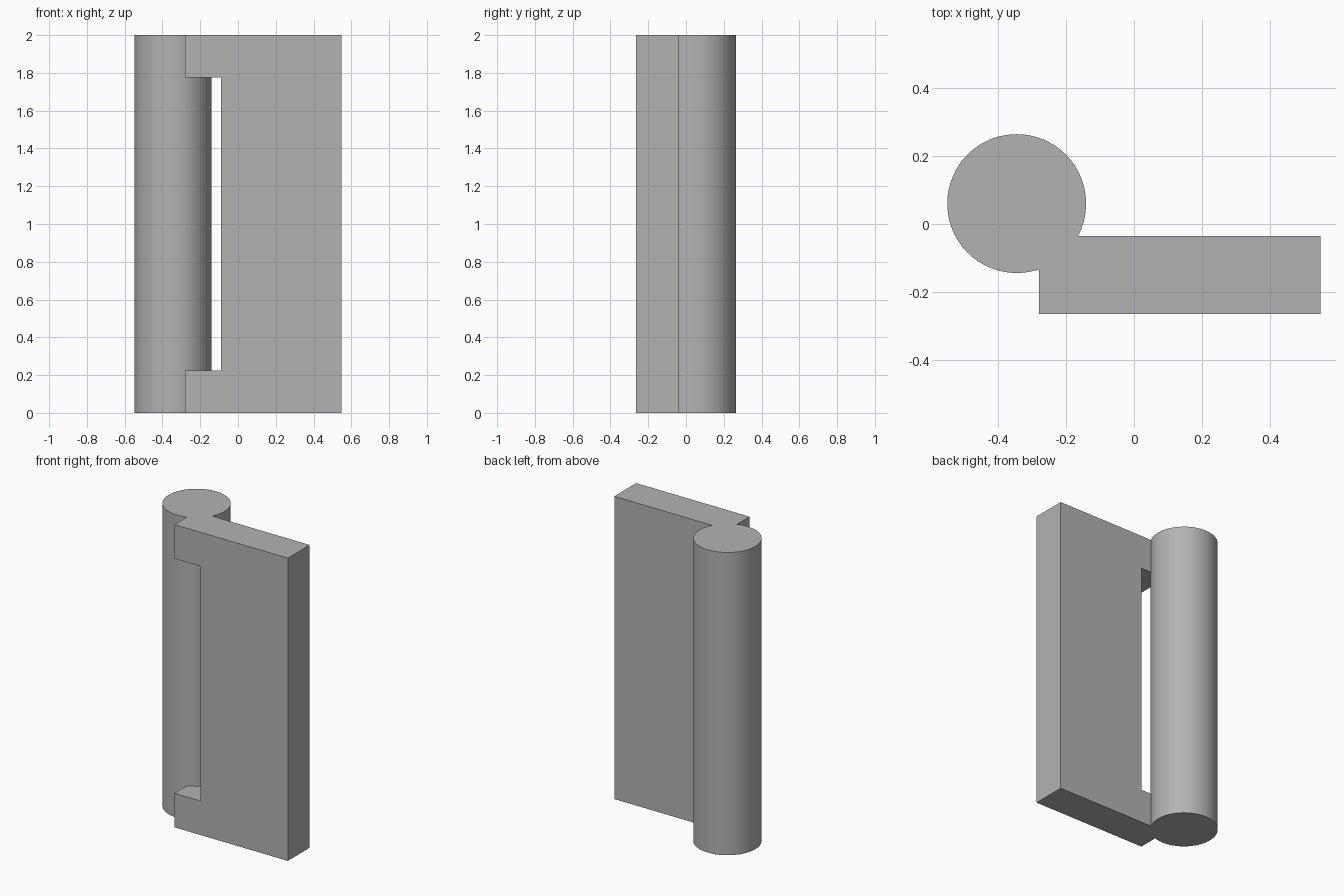
import bpy
import bmesh
import math
from mathutils import Matrix

cube = bpy.data.objects.get("Cube")
if cube:
    bpy.data.objects.remove(cube, do_unlink=True)

GREY = (0.45, 0.45, 0.45, 1.0)
mat = bpy.data.materials.new("plain grey")
mat.use_nodes = True
mat.diffuse_color = GREY
mat.node_tree.nodes["Principled BSDF"].inputs["Base Color"].default_value = GREY

HEIGHT = 2.0
RADIUS = 0.204
BARREL_X, BARREL_Y = -0.345, 0.06
FRONT, BACK = -0.264, -0.036
LEFT_END, RIGHT_END = 0.549, -0.28
SLOT_EDGE, ARM = -0.09, 0.225


def make_object(name, bm):
    bmesh.ops.recalc_face_normals(bm, faces=bm.faces)
    mesh = bpy.data.meshes.new(name)
    bm.to_mesh(mesh)
    bm.free()
    mesh.materials.append(mat)
    obj = bpy.data.objects.new(name, mesh)
    bpy.context.collection.objects.link(obj)
    return obj


# Upright round barrel
bm = bmesh.new()
bmesh.ops.create_cone(bm, cap_ends=True, segments=96, radius1=RADIUS, radius2=RADIUS,
                      depth=HEIGHT,
                      matrix=Matrix.Translation((BARREL_X, BARREL_Y, HEIGHT / 2)))
barrel = make_object("handle_barrel", bm)

# Flat plate with a short arm at each end, as an extruded C profile
profile = [(RIGHT_END, 0), (LEFT_END, 0), (LEFT_END, HEIGHT), (RIGHT_END, HEIGHT),
           (RIGHT_END, HEIGHT - ARM), (SLOT_EDGE, HEIGHT - ARM),
           (SLOT_EDGE, ARM), (RIGHT_END, ARM)]
bm = bmesh.new()
face = bm.faces.new([bm.verts.new((x, FRONT, z)) for x, z in profile])
extruded = bmesh.ops.extrude_face_region(bm, geom=[face])["geom"]
bmesh.ops.translate(bm, vec=(0, BACK - FRONT, 0),
                    verts=[v for v in extruded if isinstance(v, bmesh.types.BMVert)])
plate = make_object("slotted_plate", bm)

# Join the two into one solid
union = plate.modifiers.new("join barrel", 'BOOLEAN')
union.operation = 'UNION'
union.solver = 'EXACT'
union.object = barrel
bpy.ops.object.select_all(action='DESELECT')
plate.select_set(True)
bpy.context.view_layer.objects.active = plate
bpy.ops.object.modifier_apply(modifier=union.name)
bpy.data.objects.remove(barrel, do_unlink=True)
plate.name = "plate_with_barrel"
bpy.ops.object.shade_smooth_by_angle(angle=math.radians(30))
